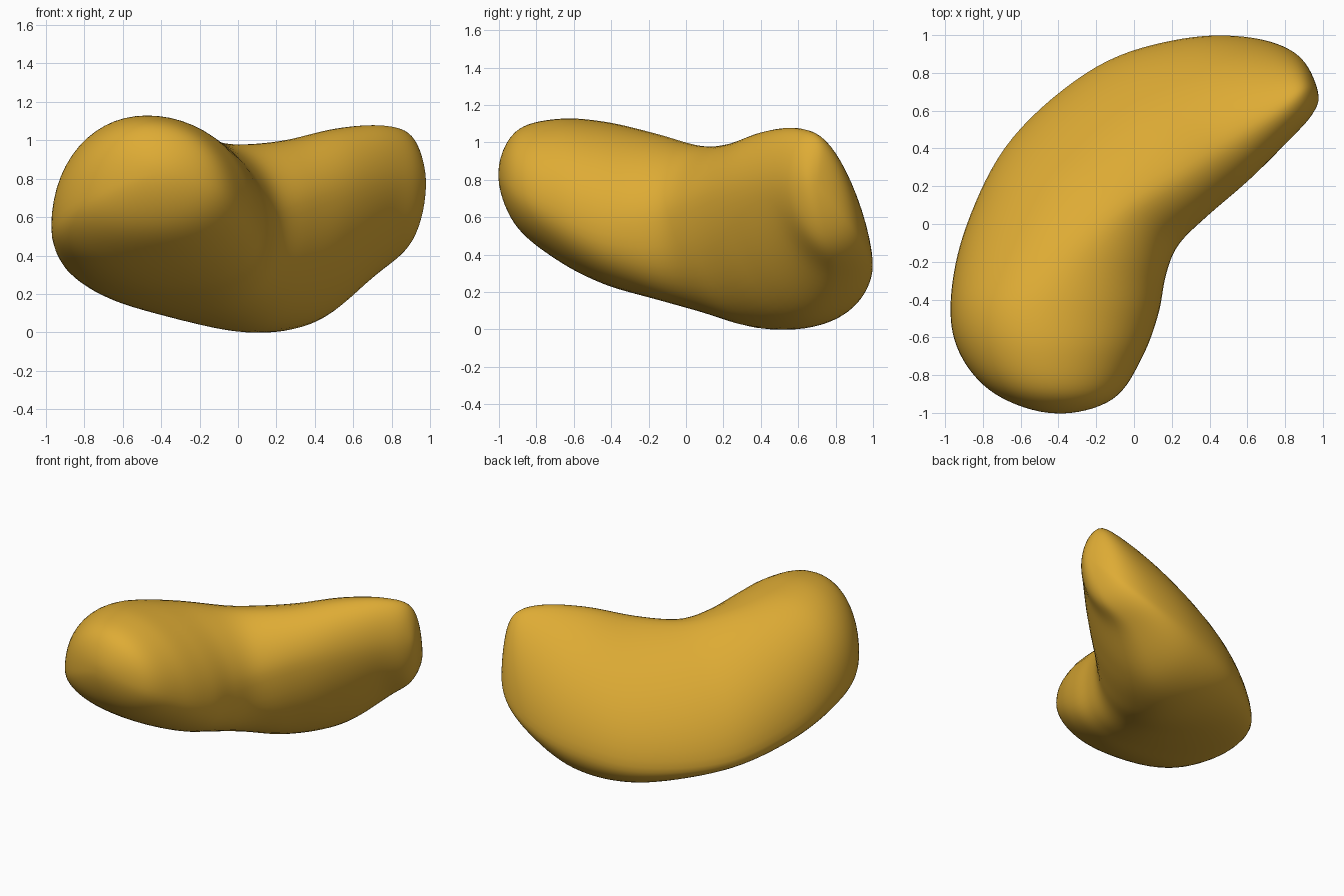
import bpy, bmesh, math
from mathutils import Vector

cube = bpy.data.objects.get("Cube")
if cube:
    bpy.data.objects.remove(cube, do_unlink=True)

STEPS = 8        # rings between two stations
QUARTER = 14     # segments in a quarter of a ring

# Rounded tips of the two lobes
front_tip = Vector((-.42, -1.005, .83))
back_tip = Vector((.975, .7, .76))

# Stations along the bend: inner xy, outer xy,
# heights of inner, outer, crest and underside, crest and underside position across,
# fullness of the inner top and inner bottom quarters
stations = [
    (-.11, -.93, -.74, -.9, .76, .72, 1.06, .56, .52, .5, 2, 2),
    (.05, -.7, -.93, -.68, .65, .6, 1.13, .37, .53, .48, 2, 2.3),
    (.135, -.47, -.975, -.4, .57, .52, 1.115, .24, .54, .48, 2, 2.6),
    (.17, -.28, -.89, 0, .57, .36, 1.05, .16, .45, .47, 1.9, 2.7),
    (.235, -.115, -.65, .46, .6, .23, .985, .08, .34, .48, 1.8, 2.5),
    (.39, .04, -.2, .84, .66, .22, 1.0, -.005, .28, .53, 1.9, 2.1),
    (.61, .23, .25, .985, .73, .3, 1.065, .05, .29, .58, 2, 1.75),
    (.82, .44, .62, .99, .79, .4, 1.08, .28, .3, .64, 2, 1.7),
    (.945, .58, .87, .895, .79, .56, 1.01, .47, .42, .55, 2, 1.8),
]


def rails_at(s):
    """Inner, crest, outer and underside points of one station."""
    ix, iy, ox, oy, zi, zo, zt, zb, ut, ub = s[:10]
    inner, outer = Vector((ix, iy, zi)), Vector((ox, oy, zo))
    crest, under = inner.lerp(outer, ut), inner.lerp(outer, ub)
    crest.z, under.z = zt, zb
    return [inner, crest, outer, under]


def spline(a, b, c, d, t):
    """Smooth curve from b to c."""
    return b + (c - a) * (t / 2) + (a * 2 - b * 5 + c * 4 - d) * (t * t / 2) \
        + (b * 3 - a - c * 3 + d) * (t ** 3 / 2)


def opposite(rails):
    """Swap sides, so that each rail runs smoothly over a tip."""
    return rails[2:] + rails[:2]


def ring(rails, fullness):
    """Closed cross-section made of four quarter arcs."""
    inner, crest, outer, under = rails
    arcs = [(inner, crest, False), (outer, crest, True),
            (outer, under, False), (inner, under, True)]
    points = []
    for (side, cap, backwards), power in zip(arcs, fullness):
        for k in range(QUARTER):
            f = k / QUARTER
            a = (1 - f if backwards else f) * math.pi / 2
            c = max(math.cos(a), 0) ** (2 / power)
            h = max(math.sin(a), 0) ** (2 / power)
            p = cap.lerp(side, c)
            p.z = side.z + (cap.z - side.z) * h
            points.append(p)
    return points


# Rails with a mirrored station beyond each tip
body = [rails_at(s) for s in stations]
cage = [opposite(body[0]), [front_tip] * 4] + body + [[back_tip] * 4, opposite(body[-1])]
last = len(cage) - 3
inside = [s[10:] for s in stations]
inside = inside[:1] + inside + inside[-1:]

# Skin of the curved body
bm = bmesh.new()
rows = []
for n in range(last * STEPS + 1):
    i = min(n // STEPS, last - 1)
    t = n / STEPS - i
    rails = [spline(*(cage[i + j][r] for j in range(4)), t) for r in range(4)]
    blend = min(max((n / STEPS - 3) / 2, 0), 1)
    top, bottom = (a + (b - a) * t for a, b in zip(inside[i], inside[i + 1]))
    fullness = (top, 2.1 - .5 * blend, 2.1, bottom)
    rows.append([bm.verts.new(p) for p in ring(rails, fullness)])
for low, high in zip(rows, rows[1:]):
    for k in range(len(low)):
        bm.faces.new((low[k - 1], low[k], high[k], high[k - 1]))
bmesh.ops.remove_doubles(bm, verts=bm.verts, dist=.0005)
bmesh.ops.recalc_face_normals(bm, faces=bm.faces)
for face in bm.faces:
    face.smooth = True
mesh = bpy.data.meshes.new("curved_body")
bm.to_mesh(mesh)
bm.free()

obj = bpy.data.objects.new("curved_body", mesh)
bpy.context.collection.objects.link(obj)
soften = obj.modifiers.new("soften", 'SMOOTH')
soften.factor = .5
soften.iterations = 10

# Golden ochre colour
ochre = bpy.data.materials.new("golden_ochre")
ochre.use_nodes = True
colour = (.73, .41, .035, 1)
ochre.diffuse_color = colour
ochre.node_tree.nodes["Principled BSDF"].inputs["Base Color"].default_value = colour
mesh.materials.append(ochre)
